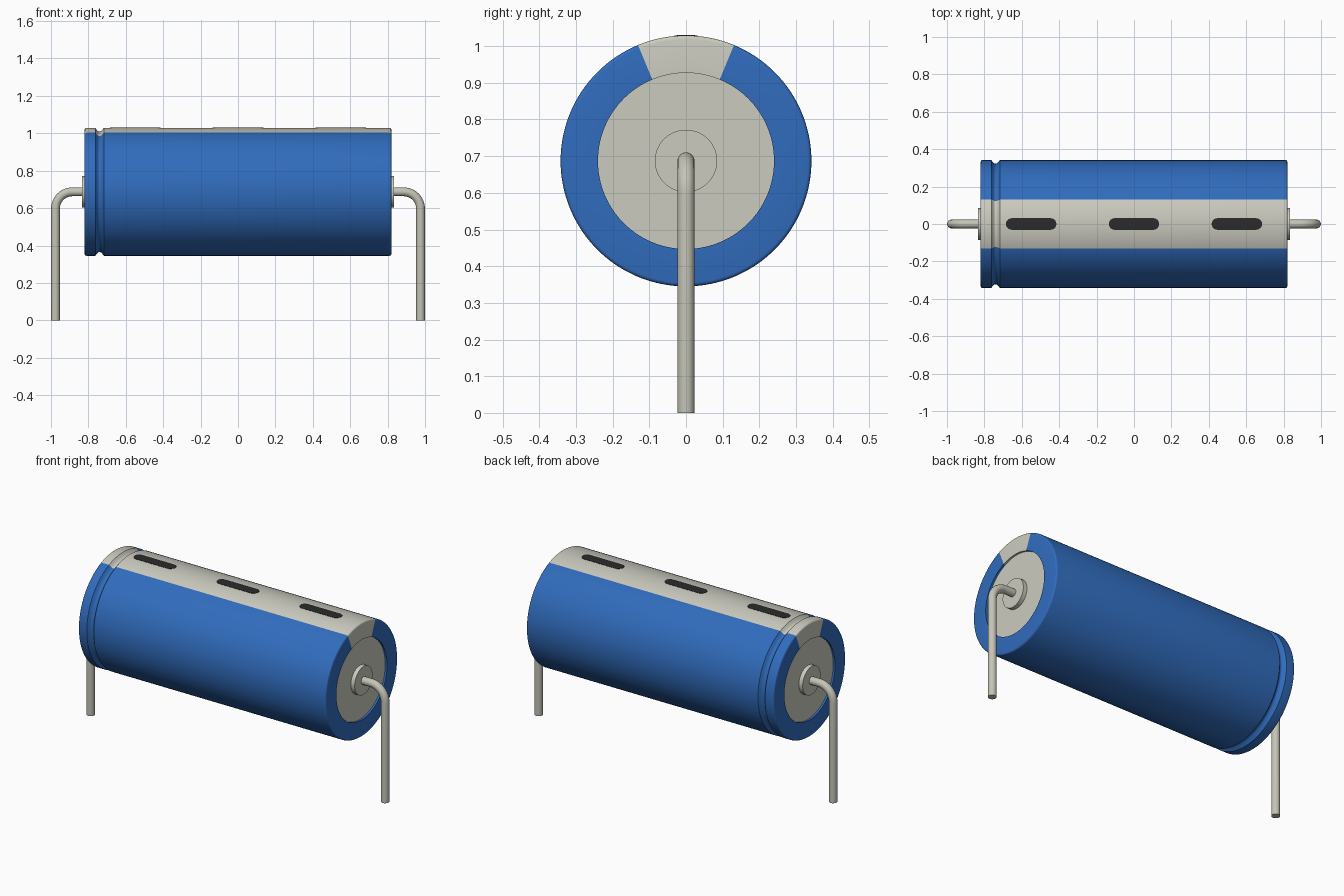
import bpy, bmesh, math

if "Cube" in bpy.data.objects:
    bpy.data.objects.remove(bpy.data.objects["Cube"], do_unlink=True)

AXIS_Z = 0.687      # height of the can's axis
R = 0.342           # can radius
HALF = 0.82         # half the can length
SEG = 128           # sides of the can


def make_material(name, rgb):
    mat = bpy.data.materials.new(name)
    mat.use_nodes = True
    col = (*rgb, 1.0)
    mat.diffuse_color = col
    bsdf = next(n for n in mat.node_tree.nodes if n.type == 'BSDF_PRINCIPLED')
    bsdf.inputs["Base Color"].default_value = col
    bsdf.inputs["Roughness"].default_value = 0.5
    return mat


BLUE = make_material("blue sleeve", (0.03, 0.15, 0.51))
GREY = make_material("pale grey", (0.60, 0.60, 0.53))
WIRE = make_material("tinned wire", (0.56, 0.55, 0.47))
DARK = make_material("dark marking", (0.024, 0.024, 0.024))


def smooth(obj, angle=32):
    bpy.ops.object.select_all(action='DESELECT')
    obj.select_set(True)
    bpy.context.view_layer.objects.active = obj
    bpy.ops.object.shade_smooth_by_angle(angle=math.radians(angle))


def add_object(name, bm, mats):
    bmesh.ops.recalc_face_normals(bm, faces=bm.faces)
    mesh = bpy.data.meshes.new(name)
    bm.to_mesh(mesh)
    bm.free()
    for m in mats:
        mesh.materials.append(m)
    obj = bpy.data.objects.new(name, mesh)
    bpy.context.collection.objects.link(obj)
    return obj


def lathe(name, profile, mats, seg=SEG):
    """Spin an (x, radius) profile about the can's axis, starting at the top."""
    bm = bmesh.new()
    rings = []
    for x, r in profile:
        if r == 0:
            rings.append([bm.verts.new((x, 0, AXIS_Z))] * seg)
        else:
            rings.append([bm.verts.new((x, r * math.sin(2 * math.pi * i / seg),
                                        AXIS_Z + r * math.cos(2 * math.pi * i / seg)))
                          for i in range(seg)])
    for a, b in zip(rings, rings[1:]):
        for i in range(seg):
            j = (i + 1) % seg
            bm.faces.new(list(dict.fromkeys((a[i], a[j], b[j], b[i]))))
    return add_object(name, bm, mats)


# Sleeve: rolled ends, crimped groove near the -x end, stripe along the top
RIM, LIP, ROUND = 0.24, 0.012, 0.01


def rounded_corner(sign):
    pts = []
    for k in range(5):
        t = math.pi / 2 * k / 4
        pts.append((sign * (HALF - ROUND + ROUND * math.cos(t)),
                    R - ROUND + ROUND * math.sin(t)))
    return pts


groove = []
for k in range(13):
    u = k / 12
    groove.append((-0.763 + 0.046 * u, R - 0.02 * math.sin(math.pi * u)))
profile = ([(-HALF + LIP, RIM), (-HALF, RIM)] + rounded_corner(-1) + groove
           + rounded_corner(1)[::-1] + [(HALF, RIM), (HALF - LIP, RIM)])
sleeve = lathe("sleeve", profile, [BLUE, GREY])
for f in sleeve.data.polygons:
    c = f.center
    if abs(math.atan2(c.y, c.z - AXIS_Z)) < math.radians(22.5):
        f.material_index = 1
smooth(sleeve)

# End discs with a raised boss, and bent wire leads
for sign, side in ((1, "left"), (-1, "right")):
    face = HALF - LIP
    disc = lathe(side + "_end_disc", [(sign * face, 0), (sign * face, RIM)], [GREY])
    if disc.data.polygons[0].normal.x * sign < 0:
        disc.data.flip_normals()
    boss = lathe(side + "_boss",
                 [(sign * (face - 0.005), 0), (sign * (face - 0.005), 0.085),
                  (sign * 0.833, 0.085), (sign * 0.833, 0)], [GREY], 64)
    smooth(boss)

    bend, wire_x = 0.09, 0.976
    path = [(0.80, AXIS_Z)]
    for k in range(13):
        t = math.pi / 2 * k / 12
        path.append((wire_x - bend + bend * math.sin(t),
                     AXIS_Z - bend + bend * math.cos(t)))
    path.append((wire_x, 0.0))
    curve = bpy.data.curves.new(side + "_lead", 'CURVE')
    curve.dimensions = '3D'
    curve.bevel_depth = 0.0235
    curve.bevel_resolution = 6
    curve.use_fill_caps = True
    spline = curve.splines.new('POLY')
    spline.points.add(len(path) - 1)
    for p, (x, z) in zip(spline.points, path):
        p.co = (sign * x, 0, z, 1)
    curve.materials.append(WIRE)
    lead = bpy.data.objects.new(side + "_lead", curve)
    bpy.context.collection.objects.link(lead)
    bpy.ops.object.select_all(action='DESELECT')
    lead.select_set(True)
    bpy.context.view_layer.objects.active = lead
    bpy.ops.object.convert(target='MESH')
    smooth(bpy.context.view_layer.objects.active)

# Dark dashes on the stripe: thin rounded plates wrapped onto the can
LENGTH, WIDTH, ROWS = 0.27, 0.062, 12
for n, cx in enumerate((-0.55, 0.0, 0.55)):
    bm = bmesh.new()
    h = WIDTH / 2
    rows = []
    for k in range(ROWS + 1):
        y = -h * math.cos(math.pi * k / ROWS)
        half = LENGTH / 2 - h + math.sqrt(max(h * h - y * y, 0))
        z = AXIS_Z + math.sqrt((R + 0.0015) ** 2 - y * y)
        rows.append([bm.verts.new((cx + s * half, y, z)) for s in (-1, 1)])
    for a, b in zip(rows, rows[1:]):
        bm.faces.new((a[0], a[1], b[1], b[0]))
    # skirt sinking into the can
    rim = [e for e in bm.edges if e.is_boundary]
    ext = bmesh.ops.extrude_edge_only(bm, edges=rim)
    for v in (g for g in ext["geom"] if isinstance(g, bmesh.types.BMVert)):
        v.co.z -= 0.004
    dash = add_object("stripe_dash_%d" % (n + 1), bm, [DARK])
    if dash.data.polygons[0].normal.z < 0:
        dash.data.flip_normals()
    smooth(dash)
